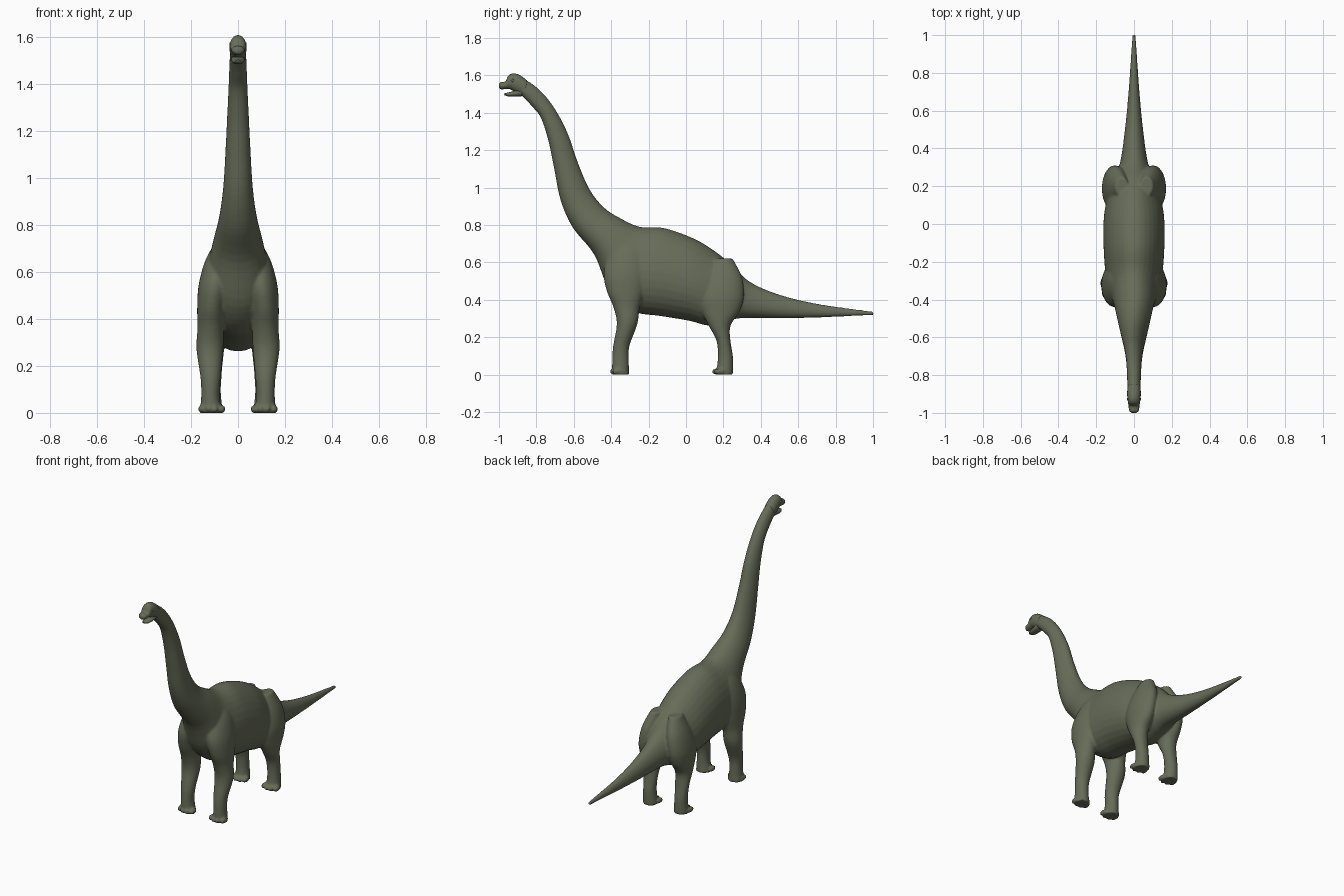
import bpy, bmesh, math
from mathutils import Vector, Matrix

if "Cube" in bpy.data.objects:
    bpy.data.objects.remove(bpy.data.objects["Cube"])

skin = bpy.data.materials.new("grey_green_skin")
skin.use_nodes = True
COLOUR = (0.135, 0.15, 0.098, 1)
skin.diffuse_color = COLOUR
bsdf = skin.node_tree.nodes["Principled BSDF"]
bsdf.inputs["Base Color"].default_value = COLOUR
bsdf.inputs["Roughness"].default_value = 0.8


def refine(rows, steps=5):
    """Smoothly interpolate rows of numbers."""
    out = []
    for i in range(len(rows) - 1):
        p = [rows[max(0, min(len(rows) - 1, i + k))] for k in (-1, 0, 1, 2)]
        for s in range(steps):
            t = s / steps
            out.append([b + t * (c - a) / 2 + t * t * (2 * a - 5 * b + 4 * c - d) / 2
                        + t ** 3 * (3 * (b - c) + d - a) / 2 for a, b, c, d in zip(*p)])
    return out + [list(rows[-1])]


def spine_ring(row):
    """Top y, top z, bottom y, bottom z, half width."""
    top, low = Vector((0, row[0], row[1])), Vector((0, row[2], row[3]))
    return (top + low) / 2, (top - low) / 2, Vector((row[4], 0, 0))


def leg_ring(side):
    """Height, front y, back y, inner x, outer x."""
    def ring(row):
        z, front, back, inner, outer = row
        return (Vector((side * (inner + outer) / 2, (front + back) / 2, z)),
                Vector((0, (back - front) / 2, 0)), Vector(((outer - inner) / 2, 0, 0)))
    return ring


def loft(bm, rows, ring, egg=0.0, n=32):
    loops = []
    for row in refine(rows):
        centre, u, v = ring(row)
        angles = [2 * math.pi * k / n for k in range(n)]
        loops.append([bm.verts.new(centre + u * math.cos(a)
                                   + v * math.sin(a) * (1 - egg * math.cos(a))) for a in angles])
    for a, b in zip(loops, loops[1:]):
        for k in range(n):
            bm.faces.new((a[k], a[(k + 1) % n], b[(k + 1) % n], b[k]))
    bm.faces.new(loops[0])
    bm.faces.new(loops[-1])


def ball(bm, place, size):
    matrix = Matrix.Translation(place) @ Matrix.Diagonal((*size, 1))
    bmesh.ops.create_uvsphere(bm, u_segments=16, v_segments=10, radius=1, matrix=matrix)


def finish(bm, name):
    bmesh.ops.recalc_face_normals(bm, faces=bm.faces)
    for f in bm.faces:
        f.smooth = True
    mesh = bpy.data.meshes.new(name)
    bm.to_mesh(mesh)
    bm.free()
    mesh.materials.append(skin)
    obj = bpy.data.objects.new(name, mesh)
    bpy.context.collection.objects.link(obj)
    return obj


# Neck, trunk and tail
trunk = [
    (-.90, 1.59, -.90, 1.50, .03), (-.87, 1.585, -.875, 1.487, .034),
    (-.78, 1.52, -.825, 1.435, .037), (-.70, 1.42, -.775, 1.37, .04),
    (-.63, 1.285, -.735, 1.245, .046), (-.58, 1.14, -.705, 1.1, .053),
    (-.515, .99, -.67, .93, .063), (-.435, .89, -.605, .785, .08),
    (-.34, .83, -.49, .64, .105), (-.27, .797, -.41, .45, .13),
    (-.22, .787, -.29, .34, .15), (-.12, .784, -.13, .312, .16),
    (.02, .737, .02, .287, .16), (.13, .677, .12, .262, .145),
    (.24, .592, .21, .282, .12), (.34, .497, .30, .302, .075),
    (.5, .427, .5, .301, .048), (.71, .377, .71, .305, .028),
    (1.003, .337, 1.003, .318, .009)]
fore = [
    (.74, -.33, -.27, .03, .08), (.66, -.40, -.21, .02, .135),
    (.55, -.44, -.20, .03, .167), (.45, -.425, -.22, .05, .174),
    (.36, -.388, -.247, .06, .173), (.27, -.37, -.26, .063, .177),
    (.15, -.39, -.303, .074, .16), (.07, -.395, -.306, .079, .157),
    (0, -.395, -.303, .066, .163)]
hind = [
    (.62, .15, .25, .03, .10), (.52, .10, .30, .03, .145),
    (.42, .07, .31, .04, .168), (.34, .083, .288, .05, .168),
    (.26, .122, .238, .06, .163), (.18, .163, .238, .068, .158),
    (.09, .17, .252, .073, .153), (0, .16, .252, .065, .157)]

bm = bmesh.new()
loft(bm, trunk, spine_ring, egg=0.12)
for side in (-1, 1):
    for leg, toe_y in ((fore, -.385), (hind, .16)):
        loft(bm, leg, leg_ring(side))
        # Toes fan out along the front of each foot
        for k in range(4):
            x = .068 + .029 * k
            back = .012 * abs(k - 1.5)
            ball(bm, (side * x, toe_y + back, .016), (.015, .03, .017))
body = finish(bm, "body")
blend = body.modifiers.new("blend", "REMESH")
blend.mode = "VOXEL"
blend.voxel_size = 0.0065
blend.use_smooth_shade = True
soften = body.modifiers.new("soften", "SMOOTH")
soften.factor = 0.5
soften.iterations = 8

# Head with domed brow and short snout
bm = bmesh.new()
loft(bm, [
    (-1.0, 1.553, -1.0, 1.532, .012), (-.99, 1.564, -.986, 1.525, .025),
    (-.965, 1.568, -.96, 1.527, .029), (-.95, 1.598, -.94, 1.525, .032),
    (-.925, 1.61, -.92, 1.515, .035), (-.89, 1.602, -.895, 1.50, .036),
    (-.85, 1.573, -.865, 1.487, .034)], spine_ring, n=24)
finish(bm, "head")

# Open lower jaw
bm = bmesh.new()
loft(bm, [
    (-.975, 1.503, -.97, 1.493, .011), (-.955, 1.507, -.95, 1.487, .022),
    (-.92, 1.517, -.92, 1.486, .027), (-.87, 1.535, -.88, 1.487, .028)],
    spine_ring, n=24)
finish(bm, "lower_jaw")

# Eyes
bm = bmesh.new()
for side in (-1, 1):
    ball(bm, (side * .031, -.927, 1.572), (.006, .009, .008))
finish(bm, "eyes")
